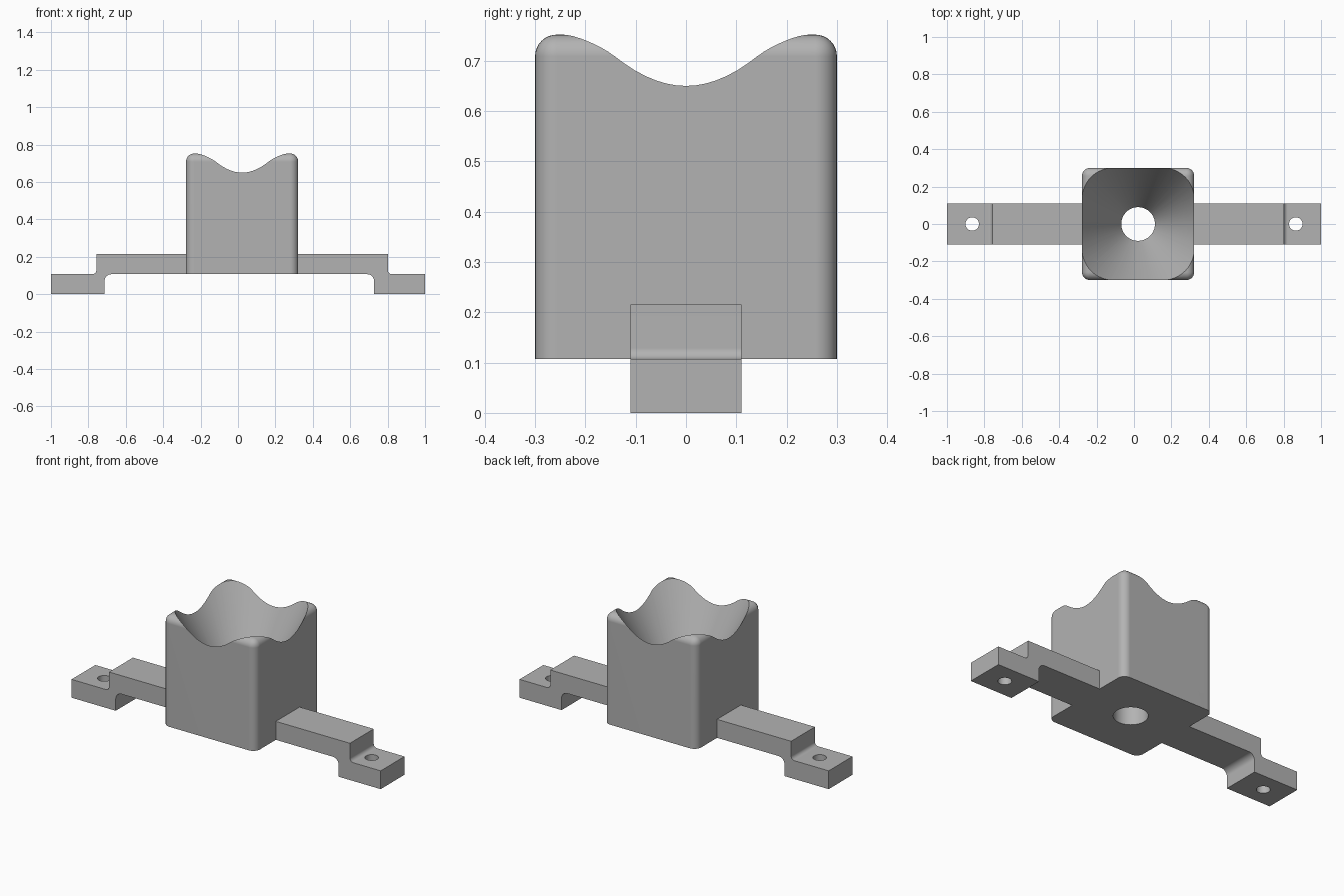
import bpy, bmesh, math
from mathutils import Matrix

if "Cube" in bpy.data.objects:
    bpy.data.objects.remove(bpy.data.objects["Cube"], do_unlink=True)

CUP_X = 0.022       # cup centre
HALF = 0.3          # cup half width
BASE = 0.107        # underside of cup and strap
TOP = 0.752
STRAP_TOP = 0.215
STRAP_HALF = 0.11
HOLE_R = 0.09

grey = bpy.data.materials.new("plain_grey")
grey.use_nodes = True
colour = (0.45, 0.45, 0.45, 1)
grey.diffuse_color = colour
grey.node_tree.nodes["Principled BSDF"].inputs["Base Color"].default_value = colour


def make_object(name, bm):
    bmesh.ops.recalc_face_normals(bm, faces=bm.faces)
    mesh = bpy.data.meshes.new(name)
    bm.to_mesh(mesh)
    bm.free()
    mesh.materials.append(grey)
    obj = bpy.data.objects.new(name, mesh)
    bpy.context.collection.objects.link(obj)
    return obj


def arc(cx, cz, r, start, end, steps=8):
    angles = [math.radians(start + (end - start) * i / steps) for i in range(steps + 1)]
    return [(cx + r * math.cos(a), cz + r * math.sin(a)) for a in angles]


def half_strap(inner, step):
    """Outline of one stepped arm, from the underside round to the top."""
    r_under, r_step = 0.037, 0.022
    return (arc(inner - r_under, BASE - r_under, r_under, 90, 0)
            + [(inner, 0), (1, 0), (1, BASE)]
            + arc(step + r_step, BASE + r_step, r_step, 270, 180)
            + [(step, STRAP_TOP)])


def lathe(name, profile, x, segments):
    """Closed solid turned about a vertical axis."""
    bm = bmesh.new()
    rings = []
    for r, z in profile:
        rings.append([bm.verts.new((x + r * math.cos(a), r * math.sin(a), z))
                      for a in (math.tau * i / segments for i in range(segments))])
    for low, high in zip(rings, rings[1:]):
        for i in range(segments):
            j = (i + 1) % segments
            bm.faces.new((low[i], low[j], high[j], high[i]))
    bm.faces.new(rings[0])
    bm.faces.new(rings[-1])
    return make_object(name, bm)


def combine(target, other, operation):
    mod = target.modifiers.new(operation.lower(), "BOOLEAN")
    mod.object, mod.operation, mod.solver = other, operation, "EXACT"
    bpy.context.view_layer.objects.active = target
    bpy.ops.object.modifier_apply(modifier=mod.name)
    bpy.data.objects.remove(other, do_unlink=True)


# Square cup block, rounded everywhere but the underside
bm = bmesh.new()
size = Matrix.Diagonal((2 * HALF, 2 * HALF, TOP - BASE, 1))
bmesh.ops.create_cube(bm, size=1, matrix=Matrix.Translation((CUP_X, 0, (TOP + BASE) / 2)) @ size)
edges = [e for e in bm.edges if any(v.co.z > BASE + 0.1 for v in e.verts)]
bmesh.ops.bevel(bm, geom=edges, offset=0.043, segments=8, profile=0.5, affect="EDGES")
body = make_object("cup_and_mounting_strap", bm)

# Stepped mounting strap
outline = half_strap(0.728, 0.801)
outline += [(-x, z) for x, z in reversed(half_strap(0.714, 0.757))]
bm = bmesh.new()
face = bm.faces.new([bm.verts.new((x, -STRAP_HALF, z)) for x, z in outline])
solid = bmesh.ops.extrude_face_region(bm, geom=[face])
bmesh.ops.translate(bm, vec=(0, 2 * STRAP_HALF, 0),
                    verts=[v for v in solid["geom"] if isinstance(v, bmesh.types.BMVert)])
combine(body, make_object("strap", bm), "UNION")

# Conical funnel with drain hole
slope = 1.85
rim_z = 0.65
neck_z = rim_z - (HALF - HOLE_R) * slope
high_z = 0.9
funnel = lathe("funnel_cutter", [(HOLE_R, -0.1), (HOLE_R, neck_z),
                                 (HALF + (high_z - rim_z) / slope, high_z)], CUP_X, 96)
combine(body, funnel, "DIFFERENCE")

# Screw holes in both feet
for side in (-1, 1):
    hole = lathe("screw_cutter", [(0.036, -0.1), (0.036, 0.18)], side * 0.865, 40)
    combine(body, hole, "DIFFERENCE")

# Smooth curves, crisp edges
bpy.ops.object.select_all(action="DESELECT")
body.select_set(True)
bpy.context.view_layer.objects.active = body
bpy.ops.object.shade_smooth_by_angle(angle=math.radians(24))
normals = body.modifiers.new("flat_faces", "WEIGHTED_NORMAL")
normals.keep_sharp = True
